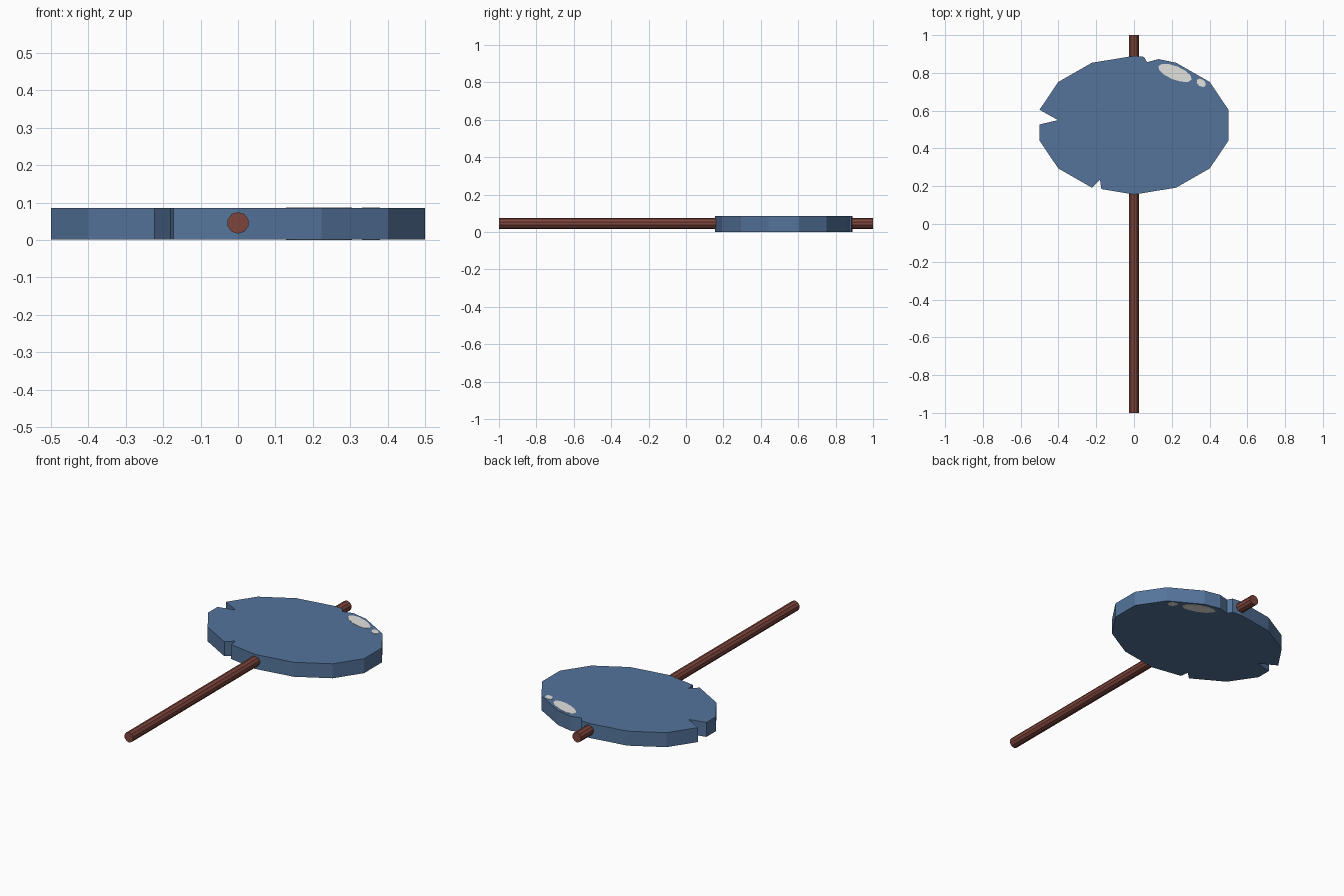
import bpy, bmesh, math

if "Cube" in bpy.data.objects:
    bpy.data.objects.remove(bpy.data.objects["Cube"])

TOP = 0.087     # overall thickness
SKIN = 0.0015   # how far the highlight plates stand proud


def material(name, rgb):
    m = bpy.data.materials.new(name)
    m.diffuse_color = (*rgb, 1)
    m.use_nodes = True
    m.node_tree.nodes["Principled BSDF"].inputs["Base Color"].default_value = m.diffuse_color
    return m


blue = material("candy blue", (0.09, 0.175, 0.33))
brown = material("stick brown", (0.21, 0.06, 0.045))
white = material("highlight white", (0.76, 0.76, 0.74))


def prism(name, outline, z0, z1, mat):
    """Extrude a counter-clockwise xy outline from z0 to z1."""
    bm = bmesh.new()
    face = bm.faces.new([bm.verts.new((x, y, z0)) for x, y in outline])
    ext = bmesh.ops.extrude_face_region(bm, geom=[face])
    moved = [v for v in ext["geom"] if isinstance(v, bmesh.types.BMVert)]
    bmesh.ops.translate(bm, verts=moved, vec=(0, 0, z1 - z0))
    bmesh.ops.recalc_face_normals(bm, faces=bm.faces)
    mesh = bpy.data.meshes.new(name)
    bm.to_mesh(mesh)
    bm.free()
    mesh.materials.append(mat)
    obj = bpy.data.objects.new(name, mesh)
    bpy.context.collection.objects.link(obj)
    return obj


# Candy disc: 14-sided oval with chips broken out after certain corners
chips = {
    13: [(0.13, 0.873), (0.069, 0.857), (0.053, 0.885)],
    3: [(-0.402, 0.55), (-0.5, 0.527)],
    6: [(-0.18, 0.233), (-0.173, 0.185)],
}
outline = []
for i in range(14):
    a = math.tau * i / 14
    outline.append((-0.513 * math.sin(a), 0.523 + 0.367 * math.cos(a)))
    outline += chips.get(i, [])
prism("candy_disc", outline, SKIN, TOP - SKIN, blue)


# Shiny highlight spots on both faces
def spot(name, cx, cy, rx, ry, tilt, sides):
    c, s = math.cos(tilt), math.sin(tilt)
    pts = []
    for i in range(sides):
        a = math.tau * i / sides
        u, v = rx * math.cos(a), ry * math.sin(a)
        pts.append((cx + u * c - v * s, cy + u * s + v * c))
    prism(name + "_top", pts, TOP - 2 * SKIN, TOP, white)
    prism(name + "_bottom", pts, 0, 2 * SKIN, white)


spot("large_highlight", 0.217, 0.80, 0.095, 0.036, math.radians(-22), 12)
spot("small_highlight", 0.356, 0.747, 0.028, 0.019, math.radians(-35), 8)

# Stick running lengthways through the disc
bpy.ops.mesh.primitive_cylinder_add(vertices=10, radius=0.029, depth=2,
                                    location=(0, 0, 0.046),
                                    rotation=(math.pi / 2, 0, 0))
stick = bpy.context.object
stick.name = "stick"
stick.data.materials.append(brown)
